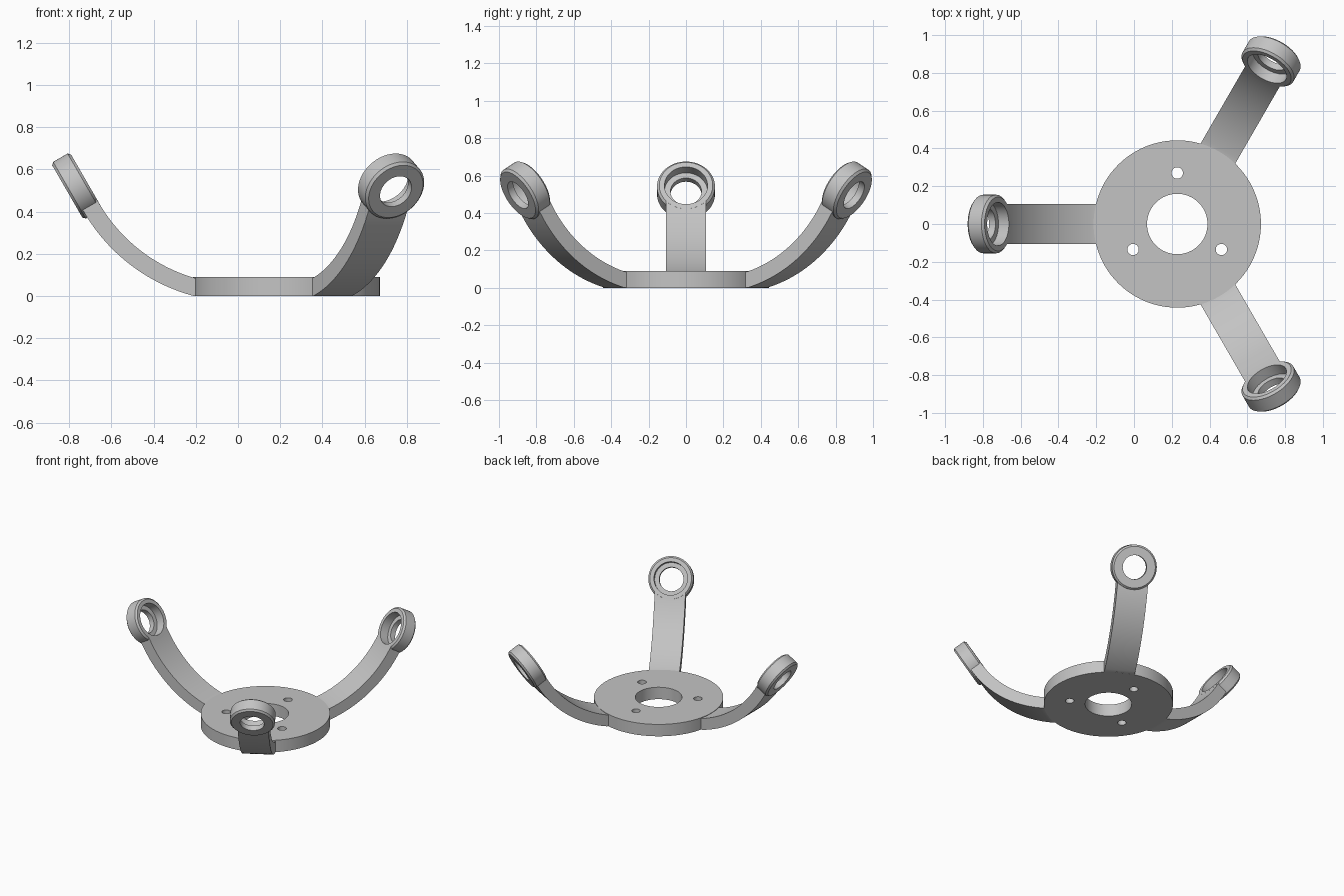
import bpy, bmesh
from math import sin, cos, pi, radians
from mathutils import Matrix, Vector

if "Cube" in bpy.data.objects:
    bpy.data.objects.remove(bpy.data.objects["Cube"])

HUB = Vector((0.229, 0, 0))
HUB_R, HUB_H = 0.443, 0.09
RING_POSE = Matrix.Translation((0.9935, 0, 0.521)) @ Matrix.Rotation(radians(-60), 4, "Y")

grey = bpy.data.materials.new("plain grey")
grey.use_nodes = True
grey.diffuse_color = (0.55, 0.55, 0.55, 1)
grey.node_tree.nodes["Principled BSDF"].inputs["Base Color"].default_value = grey.diffuse_color


def add_object(name, bm, matrix=Matrix()):
    bmesh.ops.recalc_face_normals(bm, faces=bm.faces[:])
    mesh = bpy.data.meshes.new(name)
    bm.to_mesh(mesh)
    bm.free()
    mesh.transform(matrix)
    mesh.materials.append(grey)
    obj = bpy.data.objects.new(name, mesh)
    bpy.context.collection.objects.link(obj)
    return obj


def add_cylinder(bm, radius, depth, centre=(0, 0, 0), segments=64):
    bmesh.ops.create_cone(bm, cap_ends=True, segments=segments, radius1=radius, radius2=radius,
                          depth=depth, matrix=Matrix.Translation(centre))


def activate(obj):
    bpy.ops.object.select_all(action="DESELECT")
    obj.select_set(True)
    bpy.context.view_layer.objects.active = obj


def cut(obj, cutter):
    mod = obj.modifiers.new("cut", "BOOLEAN")
    mod.operation, mod.solver, mod.object = "DIFFERENCE", "EXACT", cutter
    activate(obj)
    bpy.ops.object.modifier_apply(modifier=mod.name)
    bpy.data.objects.remove(cutter)


def smooth(obj):
    activate(obj)
    bpy.ops.object.shade_smooth_by_angle(angle=radians(30))


# Hub plate with a centre bore and three bolt holes
bm = bmesh.new()
add_cylinder(bm, HUB_R, HUB_H, (0, 0, HUB_H / 2), 96)
hub = add_object("hub_plate", bm)
bm = bmesh.new()
add_cylinder(bm, 0.16, 1)
for k in range(3):
    a = radians(90 + 120 * k)
    add_cylinder(bm, 0.03, 1, (0.27 * cos(a), 0.27 * sin(a), 0), 32)
cut(hub, add_object("hub_holes", bm))
hub.location = HUB
smooth(hub)

# Curved arm: concentric arcs with a straight tip, extruded across its width
STEPS, WIDTH = 28, 0.212
ARC_U, ARC_Z, OUTER, THICK = 0.218, 0.828, 0.857, 0.083


def arc_edge(radius, start):
    pts = []
    for i in range(STEPS + 1):
        a = start + (pi / 3 - start) * i / STEPS
        pts.append((ARC_U + radius * sin(a), ARC_Z - radius * cos(a)))
    u, z = pts[-1]
    return pts + [(u + 0.04, z + 0.07)]


lower = [(0.40, 0.001)] + arc_edge(OUTER, radians(15))
upper = [(0.40, 0.08)] + arc_edge(OUTER - THICK, radians(16.7))
bm = bmesh.new()
face = bm.faces.new([bm.verts.new((u, -WIDTH / 2, z)) for u, z in lower + upper[::-1]])
side = bmesh.ops.extrude_face_region(bm, geom=[face])["geom"]
bmesh.ops.translate(bm, vec=(0, WIDTH, 0), verts=[v for v in side if isinstance(v, bmesh.types.BMVert)])
arm = add_object("arm_1", bm)
bm = bmesh.new()
add_cylinder(bm, 0.135, 0.6)
cut(arm, add_object("arm_tip_cutter", bm, RING_POSE))
smooth(arm)

# Bevelled ring with a counterbore facing the middle
HALF, FLOOR = 0.0515, -0.012
profile = [(0.083, -HALF), (0.143, -HALF), (0.155, -HALF + 0.012), (0.155, HALF - 0.012),
           (0.143, HALF), (0.115, HALF), (0.115, FLOOR), (0.083, FLOOR)]
bm = bmesh.new()
verts = [bm.verts.new((r, 0, z)) for r, z in profile]
edges = [bm.edges.new((verts[i - 1], verts[i])) for i in range(len(verts))]
bmesh.ops.spin(bm, geom=verts + edges, cent=(0, 0, 0), axis=(0, 0, 1), angle=2 * pi, steps=64)
bmesh.ops.remove_doubles(bm, verts=bm.verts[:], dist=0.0001)
ring = add_object("end_ring_1", bm, RING_POSE)
smooth(ring)

# Three arms and rings spaced evenly around the hub
for part, label in ((arm, "arm"), (ring, "end_ring")):
    for k in range(3):
        obj = part
        if k:
            obj = part.copy()
            obj.name = f"{label}_{k + 1}"
            bpy.context.collection.objects.link(obj)
        obj.location = HUB
        obj.rotation_euler.z = radians(180 + 120 * k)
